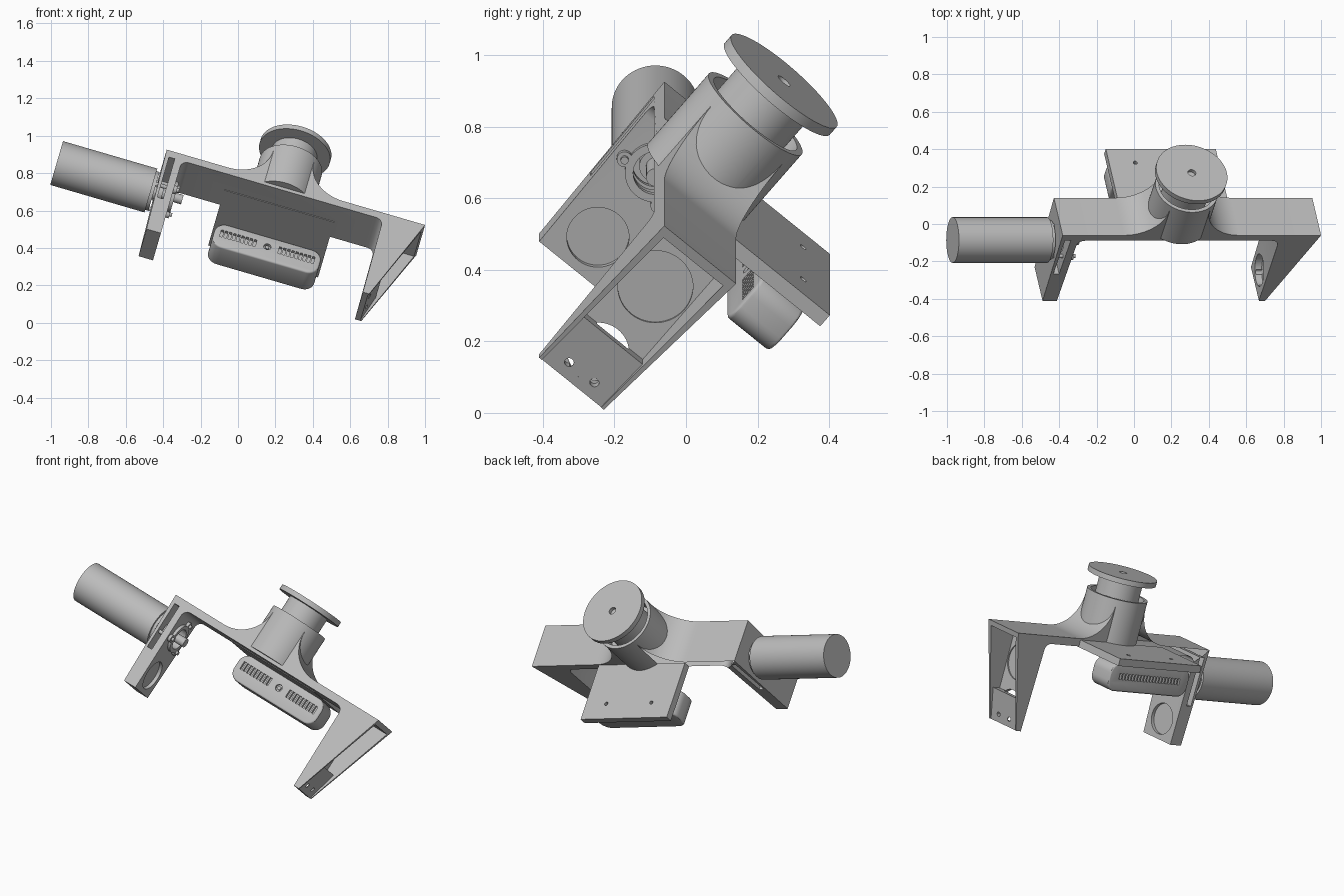
import bpy, bmesh
from math import sin, cos, pi, radians
from mathutils import Matrix, Vector

cube = bpy.data.objects.get("Cube")
if cube:
    bpy.data.objects.remove(cube, do_unlink=True)

grey = bpy.data.materials.new("plain grey")
grey.use_nodes = True
COLOUR = (0.5, 0.5, 0.5, 1)
grey.diffuse_color = COLOUR
grey.node_tree.nodes["Principled BSDF"].inputs["Base Color"].default_value = COLOUR

# Parts are built square (bar along x, hub pointing up) and tilted at the end
TILT = Matrix.Rotation(radians(16.26), 4, 'Y') @ Matrix.Rotation(radians(-40), 4, 'X')
MID = -0.418       # centre line of the bracket, in y
HUB = 0.037        # hub position along the bar
AXLE = 0.365       # height of the motor axis
parts = []


def finish(name, bm, keep=True):
    bmesh.ops.recalc_face_normals(bm, faces=bm.faces)
    mesh = bpy.data.meshes.new(name)
    bm.to_mesh(mesh)
    bm.free()
    mesh.materials.append(grey)
    ob = bpy.data.objects.new(name, mesh)
    bpy.context.collection.objects.link(ob)
    if keep:
        parts.append(ob)
    return ob


def prism(name, pts, y0, y1, keep=True):
    """Extrude an x-z outline along y."""
    bm = bmesh.new()
    face = bm.faces.new([bm.verts.new((x, y0, z)) for x, z in pts])
    new = bmesh.ops.extrude_face_region(bm, geom=[face])["geom"]
    bmesh.ops.translate(bm, vec=(0, y1 - y0, 0),
                        verts=[g for g in new if isinstance(g, bmesh.types.BMVert)])
    return finish(name, bm, keep)


def box(name, x0, x1, y0, y1, z0, z1, keep=True):
    return prism(name, [(x0, z0), (x1, z0), (x1, z1), (x0, z1)], y0, y1, keep)


def rod(name, start, axis, length, r, keep=True, sides=64):
    """Cylinder from a start point along an axis."""
    bm = bmesh.new()
    bmesh.ops.create_cone(bm, cap_ends=True, segments=sides, radius1=r, radius2=r, depth=length)
    d = Vector(axis)
    m = Matrix.Translation(Vector(start) + d * length / 2) @ d.to_track_quat('Z', 'Y').to_matrix().to_4x4()
    bmesh.ops.transform(bm, matrix=m, verts=bm.verts)
    return finish(name, bm, keep)


def combine(target, tools, operation='DIFFERENCE'):
    for tool in tools:
        mod = target.modifiers.new("combine", 'BOOLEAN')
        mod.operation, mod.solver, mod.object = operation, 'EXACT', tool
        bpy.context.view_layer.objects.active = target
        bpy.ops.object.modifier_apply(modifier=mod.name)
        bpy.data.objects.remove(tool, do_unlink=True)


def arc(cx, cz, rx, rz, a0, a1, n=14):
    return [(cx + rx * cos(radians(a0 + (a1 - a0) * i / n)),
             cz + rz * sin(radians(a0 + (a1 - a0) * i / n))) for i in range(n + 1)]


X, Y, Z = (1, 0, 0), (0, 1, 0), (0, 0, 1)

# Bracket: bar, flared hub root, straight left-hand arm and wedge-shaped arm
outline = [(-0.625, 0.56)]
outline += arc(HUB - 0.32, 0.76, 0.207, 0.2, -90, 0)
outline += arc(HUB + 0.32, 0.76, 0.207, 0.2, 180, 270)
outline += [(0.814, 0.56), (0.63, 0), (0.595, 0)]
outline += arc(0.55, 0.475, 0.04, 0.04, 0, 90, 6)
outline += arc(-0.49, 0.475, 0.04, 0.04, 90, 180, 6)
outline += [(-0.53, 0), (-0.61, 0)]
bracket = prism("bracket", outline, MID - 0.131, MID + 0.131)
for v in bracket.data.vertices:
    if v.co.z < 0.1:
        v.co.y = MID + (v.co.y - MID) * 0.9

# Hub housing and camera plate merged with the bar
combine(bracket, [
    rod("housing", (HUB, MID, 0.535), Z, 0.265, 0.172, False, 96),
    box("shelf", HUB - 0.306, HUB + 0.306, MID, 0.061, 0.511, 0.553, False),
], 'UNION')

cutters = [
    rod("hub_bore", (HUB, MID, 0.70), Z, 0.2, 0.152, False, 96),
    # wedge arm: outer pocket, recessed foot, bearing holes
    box("pocket", 0.62, 0.9, MID - 0.109, MID + 0.109, 0.18, 0.53, False),
    prism("foot_recess", [(0.62, -0.02), (0.67, 0.181), (0.8, 0.181), (0.8, -0.02)],
          MID - 0.108, MID + 0.108, False),
    rod("axle_seat", (0.612, MID, AXLE), X, 0.05, 0.105, False),
    rod("foot_hole", (0.58, MID, 0.115), X, 0.052, 0.087, False),
    # motor arm: slot for the coupling, shaft hole, round recess
    box("slot", -0.602, -0.57, -0.7, -0.2, 0.23, 0.515, False),
    rod("shaft_hole", (-0.7, MID, AXLE), X, 0.25, 0.065, False),
    rod("round_recess", (-0.55, MID, 0.115), X, 0.1, 0.087, False),
]
for side in (-1, 1):
    cutters.append(rod("shelf_hole", (HUB + side * 0.16, -0.036, 0.4), Z, 0.3, 0.011, False, 20))
    cutters.append(rod("screw_hole", (0.6, MID + side * 0.046, 0.045), X, 0.1, 0.013, False, 20))
combine(bracket, cutters)

# Turning disc and its neck
rod("hub_neck", (HUB, MID, 0.69), Z, 0.215, 0.123, sides=96)
disc = rod("hub_disc", (HUB, MID, 0.895), Z, 0.03, 0.195, sides=96)
combine(disc, [rod("disc_hole", (HUB, MID, 0.905), Z, 0.05, 0.022, False, 24)])

# Motor, gearbox nose, shaft and mounting pins
rod("motor_body", (-1.17, MID, AXLE), X, 0.525, 0.122, sides=96)
rod("motor_collar", (-0.65, MID, AXLE), X, 0.022, 0.108)
rod("motor_nose", (-0.65, MID, AXLE), X, 0.07, 0.045)
rod("motor_shaft", (-0.6, MID, AXLE), X, 0.13, 0.026, sides=32)

# Coupling ring with three lugs on the inside of the motor arm
ring = rod("coupling_ring", (-0.535, MID, AXLE), X, 0.022, 0.085)
lugs = []
for k in range(3):
    a = radians(75 + 120 * k)
    at = Vector((0, cos(a), sin(a)))
    spot = Vector((0, MID, AXLE)) + at * 0.095
    lugs.append(rod("lug", spot + Vector((-0.535, 0, 0)), X, 0.022, 0.022, False, 24))
    rod("mounting_pin", spot + Vector((-0.665, 0, 0)), X, 0.165, 0.011, sides=20)
combine(ring, lugs, 'UNION')
combine(ring, [rod("ring_hole", (-0.6, MID, AXLE), X, 0.2, 0.062, False)])

# Camera: rounded bar hung under the shelf
R, HALF, LOW, TOP = 0.06, 0.295, 0.35, 0.513
shape = []
for cx, cz, a in ((HUB + HALF - R, TOP - R, 0), (HUB - HALF + R, TOP - R, 90),
                  (HUB - HALF + R, LOW + R, 180), (HUB + HALF - R, LOW + R, 270)):
    shape += arc(cx, cz, R, R, a, a + 90, 8)
camera = prism("camera_body", shape, -0.147, 0.006)
bpy.context.view_layer.objects.active = camera
bev = camera.modifiers.new("soft edge", 'BEVEL')
bev.width, bev.segments, bev.limit_method = 0.01, 3, 'ANGLE'
bpy.ops.object.modifier_apply(modifier=bev.name)

# Vent slots each side of the lens, and a row along the back
vents = []
for side in (-1, 1):
    for k in range(9):
        x = HUB + side * (0.07 + 0.023 * k)
        vents.append(box("vent", x - 0.007, x + 0.007, -0.2, -0.13, 0.42, 0.468, False))
for k in range(20):
    x = HUB + (k - 9.5) * 0.023
    vents.append(box("back_vent", x - 0.007, x + 0.007, -0.006, 0.05, 0.42, 0.455, False))
vents.append(rod("lens_well", (HUB, -0.2, 0.444), Y, 0.068, 0.02, False, 24))
combine(camera, vents)
rod("camera_lens", (HUB, -0.142, 0.444), Y, 0.02, 0.011, sides=20)

# Smooth the curved faces, then tilt the whole assembly
bpy.ops.object.select_all(action='DESELECT')
for ob in parts:
    ob.select_set(True)
    bpy.context.view_layer.objects.active = ob
bpy.ops.object.shade_smooth_by_angle(angle=radians(30))
for ob in parts:
    ob.data.transform(TILT)
